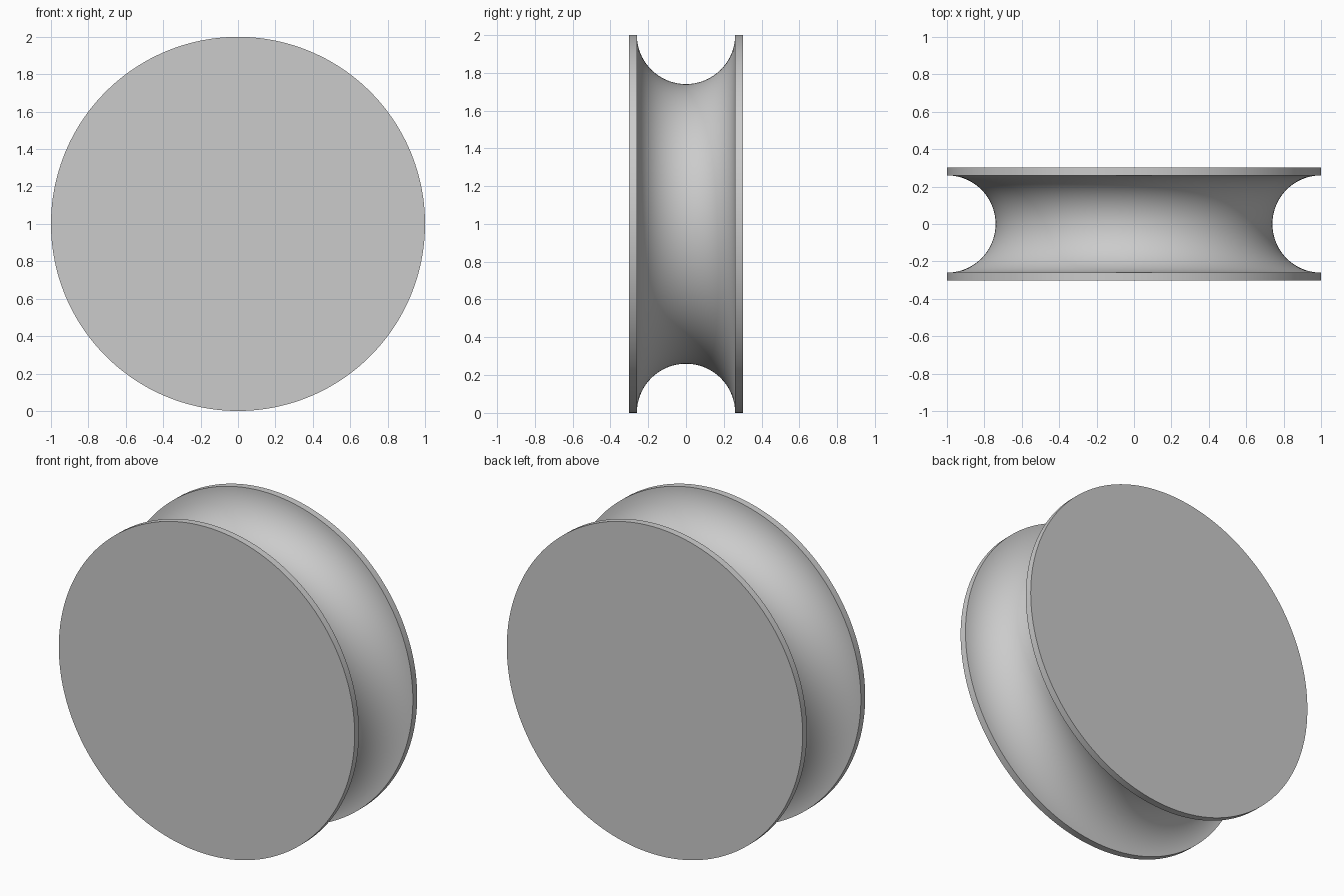
import bpy, bmesh, math
from mathutils import Vector

RADIUS = 1.0        # outer radius of the rims
HALF_WIDTH = 0.302  # half the wheel's thickness
GROOVE = 0.26       # radius of the semicircular groove
SEGMENTS = 192
GROOVE_STEPS = 48

cube = bpy.data.objects.get("Cube")
if cube:
    bpy.data.objects.remove(cube, do_unlink=True)

# Plain grey material
grey = bpy.data.materials.new("light_grey")
grey.use_nodes = True
colour = (0.6, 0.6, 0.6, 1.0)
grey.diffuse_color = colour
grey.node_tree.nodes["Principled BSDF"].inputs["Base Color"].default_value = colour

# Half section as (radius, y): rim edge, concave groove, rim edge
profile = [(RADIUS, -HALF_WIDTH)]
for i in range(GROOVE_STEPS + 1):
    a = math.pi * i / GROOVE_STEPS
    profile.append((RADIUS - GROOVE * math.sin(a), -GROOVE * math.cos(a)))
profile.append((RADIUS, HALF_WIDTH))

# Revolve the section about the wheel's axle
bm = bmesh.new()
rings = []
for r, y in profile:
    ring = []
    for s in range(SEGMENTS):
        t = 2 * math.pi * s / SEGMENTS
        ring.append(bm.verts.new(Vector((r * math.cos(t), y, RADIUS + r * math.sin(t)))))
    rings.append(ring)
for a, b in zip(rings, rings[1:]):
    for s in range(SEGMENTS):
        n = (s + 1) % SEGMENTS
        bm.faces.new((a[s], a[n], b[n], b[s]))

# Flat side discs
bm.faces.new(rings[0])
bm.faces.new(rings[-1])
bmesh.ops.recalc_face_normals(bm, faces=bm.faces)

mesh = bpy.data.meshes.new("grooved_wheel")
bm.to_mesh(mesh)
bm.free()
mesh.materials.append(grey)
wheel = bpy.data.objects.new("grooved_wheel", mesh)
bpy.context.scene.collection.objects.link(wheel)

# Smooth surface with crisp rim edges
bpy.ops.object.select_all(action="DESELECT")
wheel.select_set(True)
bpy.context.view_layer.objects.active = wheel
bpy.ops.object.shade_smooth_by_angle(angle=math.radians(30))
